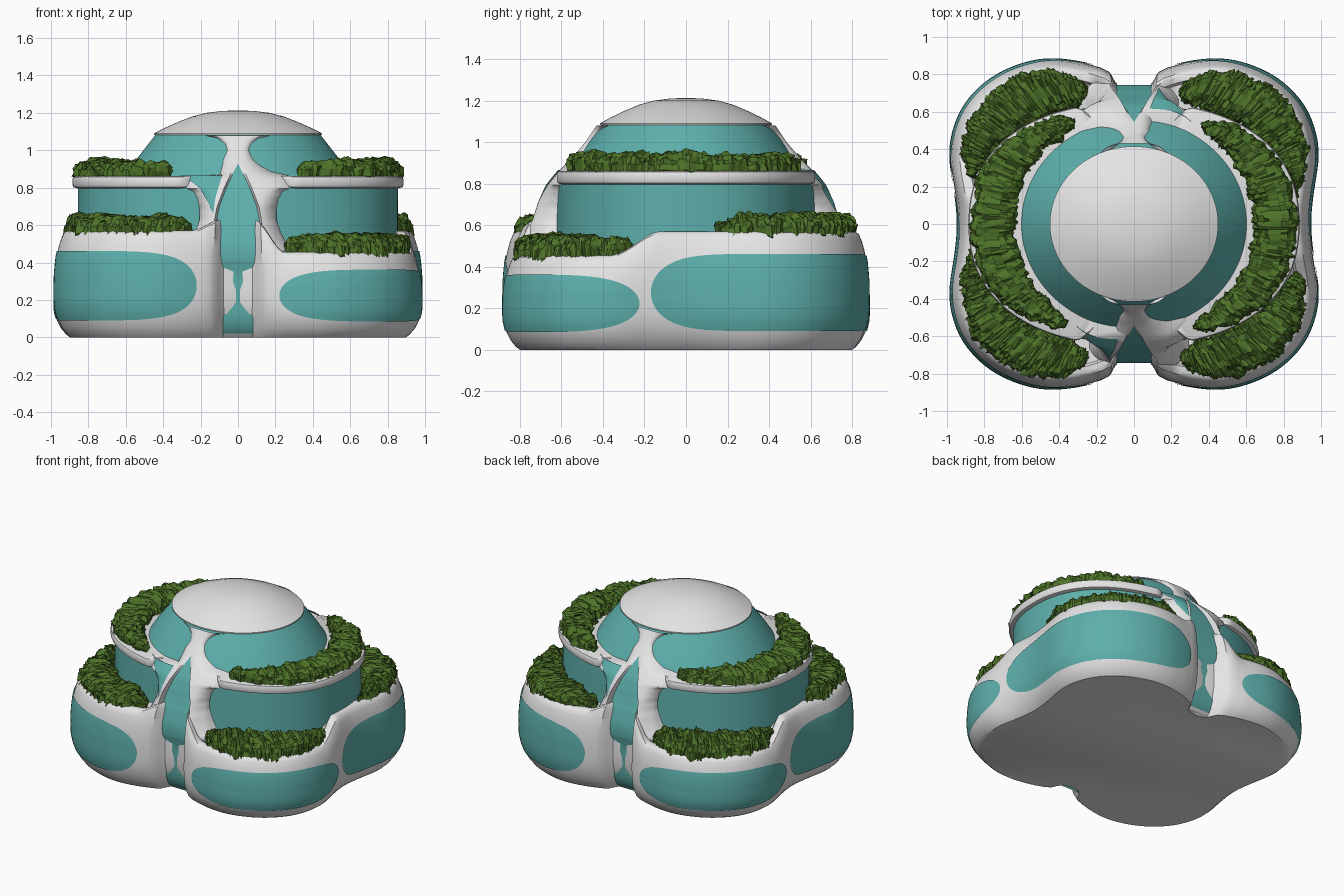
import bpy, bmesh, math, random
from mathutils import Vector, noise

if "Cube" in bpy.data.objects:
    bpy.data.objects.remove(bpy.data.objects["Cube"])

random.seed(4)


def material(name, col):
    m = bpy.data.materials.new(name)
    m.diffuse_color = (*col, 1)
    m.use_nodes = True
    m.node_tree.nodes["Principled BSDF"].inputs["Base Color"].default_value = m.diffuse_color
    return m


WHITE = material("white shell", (0.78, 0.78, 0.78))
GLASS = material("teal glass", (0.11, 0.43, 0.41))
GREEN = material("hedge green", (0.075, 0.17, 0.022))


def lerp(tab, x):
    if x <= tab[0][0]:
        return tab[0][1]
    for (a, p), (b, q) in zip(tab, tab[1:]):
        if x <= b:
            return p + (q - p) * (x - a) / (b - a)
    return tab[-1][1]


def step(a, b, x):
    t = min(1, max(0, (x - a) / (b - a)))
    return t * t * (3 - 2 * t)


def sheet(name, rows, mats, cyclic=False, caps="", pick=None, smooth=35):
    """Skin a grid of points, optionally closed around and capped."""
    bm = bmesh.new()
    vs = [[bm.verts.new(p) for p in r] for r in rows]
    n = len(rows[0])
    for a, b in zip(vs, vs[1:]):
        for j in range(n if cyclic else n - 1):
            k = (j + 1) % n
            f = bm.faces.new((a[j], a[k], b[k], b[j]))
            if pick:
                f.material_index = pick(f.calc_center_median(), j)
    if "a" in caps:
        bm.faces.new(vs[0])
    if "b" in caps:
        bm.faces.new(vs[-1])
    bmesh.ops.recalc_face_normals(bm, faces=bm.faces)
    if sum(f.normal.dot(f.calc_center_median()) * f.calc_area() for f in bm.faces) < 0:
        bmesh.ops.reverse_faces(bm, faces=bm.faces)
    me = bpy.data.meshes.new(name)
    bm.to_mesh(me)
    bm.free()
    ob = bpy.data.objects.new(name, me)
    bpy.context.collection.objects.link(ob)
    for m in mats:
        me.materials.append(m)
    if smooth:
        bpy.ops.object.select_all(action='DESELECT')
        ob.select_set(True)
        bpy.context.view_layer.objects.active = ob
        bpy.ops.object.shade_smooth_by_angle(angle=math.radians(smooth))
    return ob


def polar(r, deg, z):
    a = math.radians(deg)
    return Vector((r * math.cos(a), r * math.sin(a), z))


def oval(rx, ry, deg, n=2.0):
    a = math.radians(deg)
    return (abs(math.cos(a) / rx) ** n + abs(math.sin(a) / ry) ** n) ** (-1 / n)


DEGS = [i * 1.5 for i in range(240)]

# ---- four-lobed base -------------------------------------------------
PLAN = [(0, .935), (10, .965), (23, 1.07), (34, 1.11), (45, 1.095), (55, 1.045),
        (62, 1.0), (70, .925), (78, .855), (81.5, .815), (83, .74), (90, .72)]


def fold(d):
    d = abs(d) % 180
    return 180 - d if d > 90 else d


def plan(d):
    if fold(d) > 77:
        return lerp(PLAN, fold(d))
    return sum(lerp(PLAN, fold(d + k)) for k in (-4, -2, 0, 2, 4)) / 5


def top(d):
    """Terrace height: two lobes are high, two are low."""
    t = d % 180
    h = .455 + .115 * (step(158, 172, t) + 1 - step(85, 95, t))
    return h + (.63 - h) * step(18, 7, abs(t - 90)) if abs(t - 90) < 18 else h


BULGE = [(0, -.09), (.03, -.07), (.1, -.04), (.2, -.015), (.3, -.003), (.4, 0), (.6, -.003),
         (.75, -.012), (.85, -.025), (.93, -.04), (.98, -.055), (1, -.075)]


def wall(d, z):
    return plan(d) + lerp(BULGE, z / top(d))


rows = [[polar(wall(d, f * top(d)), d, f * top(d)) for d in DEGS] for f, _ in BULGE]
for inset, dz in ((.11, 0), (.125, -.025)):
    rows.append([polar(plan(d) - inset, d, top(d) + dz) for d in DEGS])
rows.append([polar(plan(d) * .5, d, top(d) - .025) for d in DEGS])
sheet("lobed_base", rows, [WHITE], True, "ab")


# ---- ground floor windows, wrapped on the lobes ----------------------
def window(name, d0, d1, z0, z1, p):
    rows = []
    for i in range(65):
        u = -math.cos(math.pi * i / 64) * .9999
        d = (d0 + d1) / 2 + u * (d1 - d0) / 2
        h = (1 - abs(u) ** p) ** .5 * (z1 - z0) / 2
        zs = [(z0 + z1) / 2 + h * (j / 6 - 1) for j in range(13)]
        rows.append([polar(wall(d, z) + .006, d, z) for z in zs])
    sheet(name, rows, [GLASS])


for k, side in ((0, "right"), (180, "left")):
    window("high_lobe_window_" + side, -10 + k, 75.5 + k, .09, .462, 6)
    window("low_lobe_window_" + side, -75.5 + k, -13 + k, .085, .362, 4)

# ---- second floor glass and ring balcony -----------------------------
sheet("middle_glass", [[polar(oval(rx, ry, d, 2.3), d, z) for d in DEGS]
                       for z, rx, ry in ((.4, .855, .64), (.81, .855, .625))], [GLASS], True)


def ring(d):
    return oval(.885, .65, d, 2.3) * (1 - .27 * step(27, 14, 90 - fold(d)))


def step_down(d):
    return .05 * step(32, 18, 90 - fold(d))


sheet("ring_balcony", [[polar(ring(d) - i, d, z) for d in DEGS] for i, z in
      ((.3, .797), (.025, .797), (.005, .803), (0, .815), (0, .845), (.005, .857), (.015, .862), (.3, .862))],
      [WHITE], True)

# ---- top floor glass and dome ----------------------------------------
sheet("upper_glass", [[polar(oval(rx, ry, d), d, z) for d in DEGS] for z, rx, ry in
      ((.84, .615, .575), (.93, .56, .515), (1.02, .49, .455), (1.09, .435, .40))], [GLASS], True)
sheet("dome_roof", [[polar(oval(.45 * s, .415 * s, d), d, z) for d in DEGS] for s, z in
      ((.9, 1.08), (1, 1.083), (1, 1.09), (.87, 1.12), (.72, 1.15), (.55, 1.18), (.38, 1.2), (.2, 1.21), (.05, 1.213))],
      [WHITE], True, "ab")

# ---- front and back legs with the tall glass strip -------------------
REACH = [(0, .74), (.03, .77), (.1, .795), (.3, .80), (.5, .787), (.6, .765), (.7, .725),
         (.8, .665), (.86, .615), (.93, .545), (1.0, .485), (1.09, .425)]
STRIP = [(.62, .115), (.7, .1), (.8, .062), (.88, .025), (.93, 0)]
DROP = [(.8, .11), (.88, .09), (.95, .04), (1.09, .05)]
LOW = [(0, .15), (.35, .16), (.46, .3), (.5, .26), (.56, .23), (.63, .205), (.69, .205),
       (.74, .23), (.78, .27), (.8, .33)]
HIGH = [(.95, .085), (1.0, .068), (1.04, .085), (1.07, .13), (1.09, .22)]
WIDTH = {1: LOW + [(.86, .3), (.88, .2), (.92, .125)] + HIGH,
         -1: LOW + [(.855, .33), (.865, .11)] + HIGH}


def leg_y(x, z, w):
    return lerp(REACH, z) - lerp(DROP, z) * (abs(x) / w) ** 4


ZS = [0, .02] + [.05 * i for i in range(1, 9)] + [.42 + .015 * i for i in range(45)]
for k, end in ((1, "front"), (-1, "back")):
    rows = []
    for z in ZS:
        ws = lerp(STRIP, z)
        half = {}
        for s in (-1, 1):
            w = lerp(WIDTH[s], z)
            a = ws + .012
            xs = [ws, a] + [a + (w - a) * i / 6 for i in range(1, 7)]
            half[s] = [(s * x, leg_y(x, z, w)) for x in xs]
            rec = .045 * min(1, ws / .1)
            half[s][0] = (s * ws, half[s][0][1] - rec)
            half[s].append((s * w, lerp(REACH, z) - .28))
        line = half[-1][::-1] + half[1]
        rows.append([Vector((k * x, -k * y, z)) for x, y in line])
    sheet(end + "_legs_and_strip", rows, [WHITE, GLASS], False, "",
          lambda c, j: 1 if j == 8 and .02 < c.z < .93 else 0, 40)
    # glass tail running down between leg and balcony arm
    rows = []
    for i in range(15):
        z = .665 + .2 * i / 14
        w = lerp(WIDTH[-1], min(z, .855))
        x0 = lerp([(.665, .132), (.74, .122), (.8, .105), (.865, .085)], z)
        x1 = lerp([(.665, .134), (.72, .16), (.8, .205), (.84, .26), (.865, .31)], z)
        xs = [x0 + (x1 - x0) * j / 6 for j in range(7)]
        rows.append([Vector((-k * x, -k * (leg_y(x, z, w) + .007), z)) for x in xs])
    sheet(end + "_glass_tail", rows, [GLASS])


# ---- hedges ----------------------------------------------------------
def hedge(name, d0, d1, inner, outer, floor, height):
    rows, n, m = [], 110, 22
    for i in range(n + 1):
        u = 2 * i / n - 1
        d = d0 + (d1 - d0) * i / n
        e = max(.08, (1 - abs(u) ** 6) ** .5)
        mid, half = (inner(d) + outer(d)) / 2, (outer(d) - inner(d)) / 2 * e
        row = []
        for j in range(m):
            a = 2 * math.pi * j / m
            c, s = math.cos(a), math.sin(a)
            c = math.copysign(abs(c) ** .7, c)
            s = math.copysign(abs(s) ** .7, s)
            p = polar(mid + half * c, d, floor(d) + height * max(s, -.1) * (.5 + .5 * e))
            swell = .022 * noise.noise(p * 9) + .022 * noise.noise(p * 26)
            g = swell + random.uniform(-.008, .008)
            out = polar(c, d, max(s, 0))
            row.append(p + out * g + Vector([random.uniform(-.006, .006) for _ in "xyz"]))
        rows.append(row)
    sheet(name, rows, [GREEN], True, "ab", None, 0)


def mid_wall(d):
    return oval(.86, .64, d, 2.3) + .005


def lobe_edge(d):
    return plan(d) - .06


for k, side in ((0, "right"), (180, "left")):
    hedge("high_terrace_hedge_" + side, 9 + k, 71 + k, mid_wall, lobe_edge,
          lambda d: top(d) - .02, .1)
    hedge("low_terrace_hedge_" + side, -71 + k, -16 + k, mid_wall, lobe_edge,
          lambda d: min(top(d), .46) - .02, .115)
    hedge("balcony_hedge_" + side, -60 + k, 56 + k, lambda d: oval(.64, .56, d, 2.1),
          lambda d: oval(.87, .635, d, 2.3), lambda d: .862, .08)
